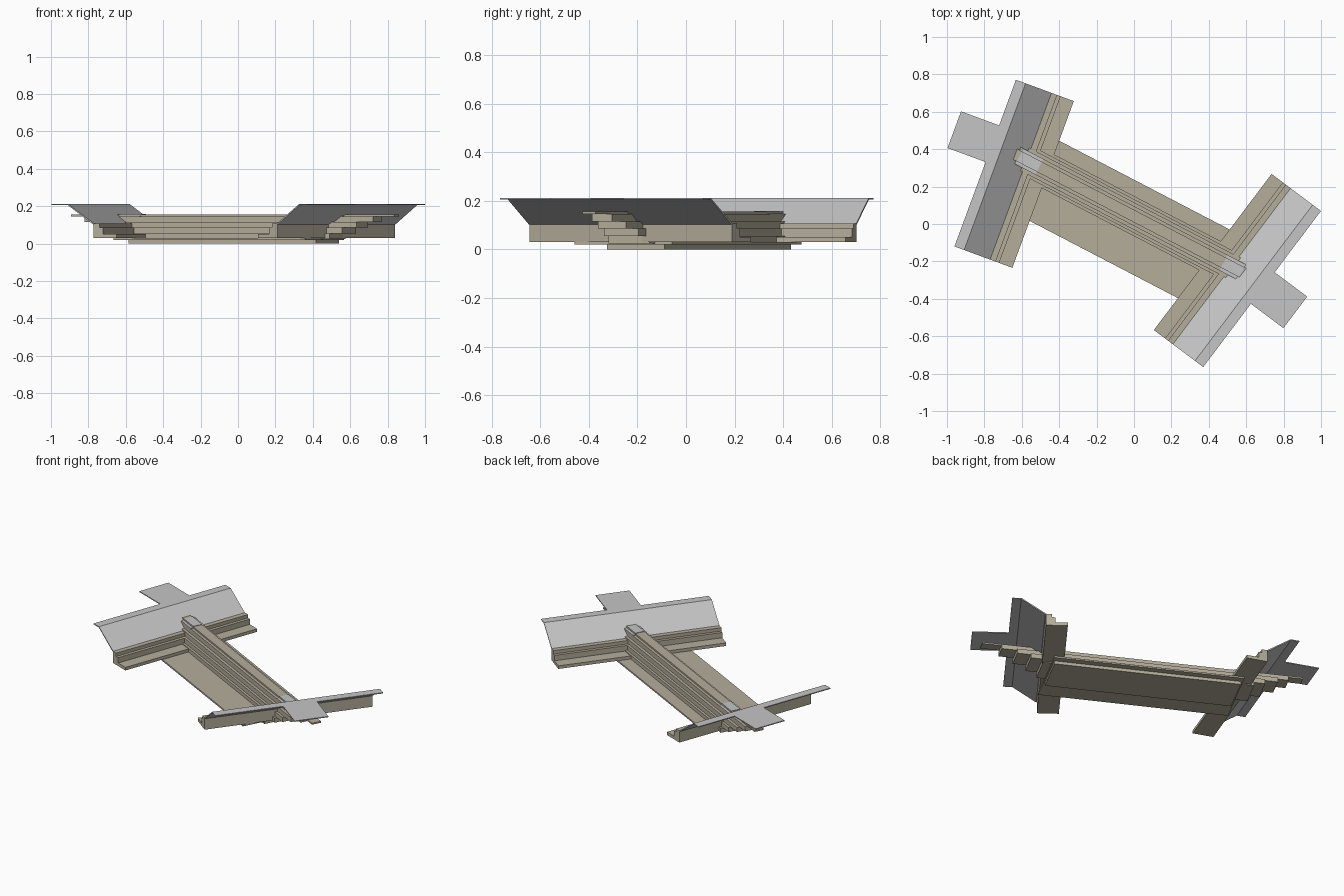
import bpy, bmesh
from mathutils import Vector

cube = bpy.data.objects.get("Cube")
if cube:
    bpy.data.objects.remove(cube, do_unlink=True)


def material(name, rgb):
    m = bpy.data.materials.new(name)
    m.use_nodes = True
    m.diffuse_color = (*rgb, 1)
    m.node_tree.nodes["Principled BSDF"].inputs["Base Color"].default_value = (*rgb, 1)
    return m


SAND = material("sandstone", (0.46, 0.42, 0.33))
GREY = material("pale_grey", (0.56, 0.56, 0.56))


def extrude(name, profile, start, end, origin, u, v, mat):
    """Sweep a (u, z) profile along v from start to end."""
    bm = bmesh.new()
    o, u, v = (Vector((*p, 0)) for p in (origin, u, v))
    rings = [[bm.verts.new(o + u * a + v * t + Vector((0, 0, z))) for a, z in profile]
             for t in (start, end)]
    bm.faces.new(rings[0])
    bm.faces.new(rings[1][::-1])
    count = len(profile)
    for i in range(count):
        j = (i + 1) % count
        bm.faces.new((rings[0][i], rings[0][j], rings[1][j], rings[1][i]))
    bmesh.ops.recalc_face_normals(bm, faces=bm.faces)
    mesh = bpy.data.meshes.new(name)
    bm.to_mesh(mesh)
    bm.free()
    mesh.materials.append(mat)
    obj = bpy.data.objects.new(name, mesh)
    bpy.context.collection.objects.link(obj)
    return obj


def rect(a0, a1, z0, z1):
    return [(a0, z0), (a1, z0), (a1, z1), (a0, z1)]


# End structures: stepped wall, sloping sheet and outward flap
WALL = [(0.2, 0.03), (0.33, 0.03), (0.33, 0.05), (0.255, 0.05), (0.255, 0.085),
        (0.235, 0.085), (0.235, 0.107), (0.2, 0.107)]
SHEET = [(0, 0.211), (0.055, 0.211), (0.203, 0.107), (0.196, 0.103), (0.053, 0.205), (0, 0.205)]

ends = {
    "right": ((-0.96, -0.12), (0.938, -0.346), (0.346, 0.938), 0.95, 0.481, 0.69),
    "left": ((0.37, -0.765), (-0.8, 0.6), (0.602, 0.798), 1.046, 0.424, 0.635),
}
for side, (origin, u, v, length, flap0, flap1) in ends.items():
    extrude(side + "_stepped_wall", WALL, 0, length, origin, u, v, SAND)
    extrude(side + "_sloping_sheet", SHEET, 0, length, origin, u, v, GREY)
    extrude(side + "_flap", rect(-0.217, 0, 0.205, 0.211), flap0, flap1, origin, u, v, GREY)

# Middle: floor slab and stepped beam whose layers narrow and lengthen upward
ALONG, ACROSS = (0.887, -0.462), (0.462, 0.887)
CENTRE = 0.0375


def bar(name, n0, n1, z0, z1, s0, s1, mat):
    extrude(name, rect(n0, n1, z0, z1), s0, s1, (0, 0), ACROSS, ALONG, mat)


bar("floor_slab", -0.243, 0.21, 0.02, 0.03, -0.624, 0.529, SAND)
layers = [
    (0.1325, 0.0, 0.025, -0.61, 0.52),
    (0.095, 0.025, 0.055, -0.7, 0.58),
    (0.08, 0.055, 0.085, -0.77, 0.65),
    (0.065, 0.085, 0.115, -0.85, 0.73),
    (0.047, 0.115, 0.145, -0.92, 0.82),
    (0.03, 0.145, 0.155, -1.01, 0.935),
]
for i, (half, z0, z1, s0, s1) in enumerate(layers):
    bar(f"beam_layer_{i + 1}", CENTRE - half, CENTRE + half, z0, z1, s0, s1, SAND)

# Grey caps where the beam passes through the sloping sheets
for side, s0, s1 in (("right", -0.71, -0.59), ("left", 0.52, 0.63)):
    for half, z in ((0.047, 0.145), (0.03, 0.155)):
        bar(side + "_beam_cap", CENTRE - half, CENTRE + half, z, z + 0.003, s0, s1, GREY)
